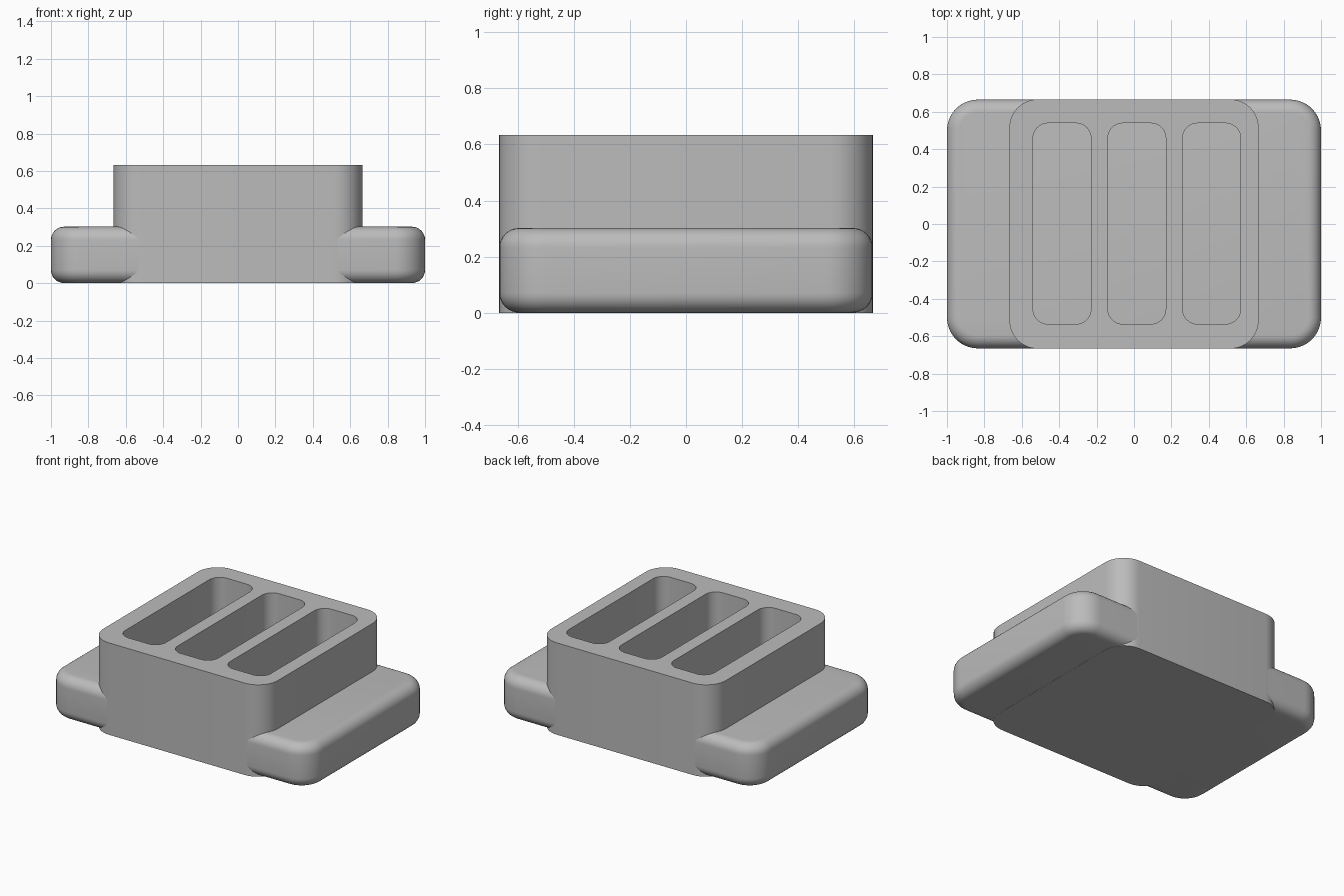
import bpy, bmesh, math

if "Cube" in bpy.data.objects:
    bpy.data.objects.remove(bpy.data.objects["Cube"])

grey = bpy.data.materials.new("plain grey")
grey.diffuse_color = (0.5, 0.5, 0.5, 1)
grey.use_nodes = True
grey.node_tree.nodes["Principled BSDF"].inputs["Base Color"].default_value = grey.diffuse_color


def outline(cx, cy, hx, hy, r, n=10):
    """Points of a rounded rectangle, counter-clockwise."""
    pts = []
    for k, (sx, sy) in enumerate([(1, 1), (-1, 1), (-1, -1), (1, -1)]):
        for i in range(n + 1):
            a = math.pi / 2 * (k + i / n)
            pts.append((cx + sx * (hx - r) + r * math.cos(a),
                        cy + sy * (hy - r) + r * math.sin(a)))
    return pts


def loft(name, rings):
    """Closed solid through rounded rectangles (cx, cy, hx, hy, r, z)."""
    bm = bmesh.new()
    loops = [[bm.verts.new((x, y, ring[5])) for x, y in outline(*ring[:5])]
             for ring in rings]
    for lo, hi in zip(loops, loops[1:]):
        for i in range(len(lo)):
            j = (i + 1) % len(lo)
            bm.faces.new((lo[i], lo[j], hi[j], hi[i]))
    bm.faces.new(loops[0][::-1])
    bm.faces.new(loops[-1])
    mesh = bpy.data.meshes.new(name)
    bm.to_mesh(mesh)
    bm.free()
    ob = bpy.data.objects.new(name, mesh)
    bpy.context.collection.objects.link(ob)
    mesh.materials.append(grey)
    return ob


def smooth(ob):
    bpy.ops.object.select_all(action='DESELECT')
    ob.select_set(True)
    bpy.context.view_layer.objects.active = ob
    bpy.ops.object.shade_smooth_by_angle(angle=math.radians(35))


# Base plate with filleted top and bottom rims
F, Z0, Z1 = 0.07, 0.001, 0.302
rings = []
for i in range(9):
    t = math.pi / 2 * i / 8
    inset = F * (1 - math.sin(t))
    rings.append((inset, Z0 + F * (1 - math.cos(t))))
rings += [(d, Z0 + Z1 - z) for d, z in reversed(rings)]
smooth(loft("base_plate", [(0, 0, 1 - d, 0.665 - d, 0.165 - d, z) for d, z in rings]))

# Upright body
body = loft("body", [(0, 0, 0.666, 0.666, 0.15, z) for z in (0, 0.633)])

# Three rounded slots cut from the top
for i, x in enumerate((-0.385, 0.015, 0.415)):
    cutter = loft(f"slot_cutter_{i + 1}",
                  [(x, 0.002, 0.155, 0.537, 0.08, z) for z in (0.07, 0.8)])
    mod = body.modifiers.new("slot", 'BOOLEAN')
    mod.operation, mod.solver, mod.object = 'DIFFERENCE', 'EXACT', cutter
    bpy.context.view_layer.objects.active = body
    bpy.ops.object.modifier_apply(modifier=mod.name)
    bpy.data.objects.remove(cutter)
smooth(body)
